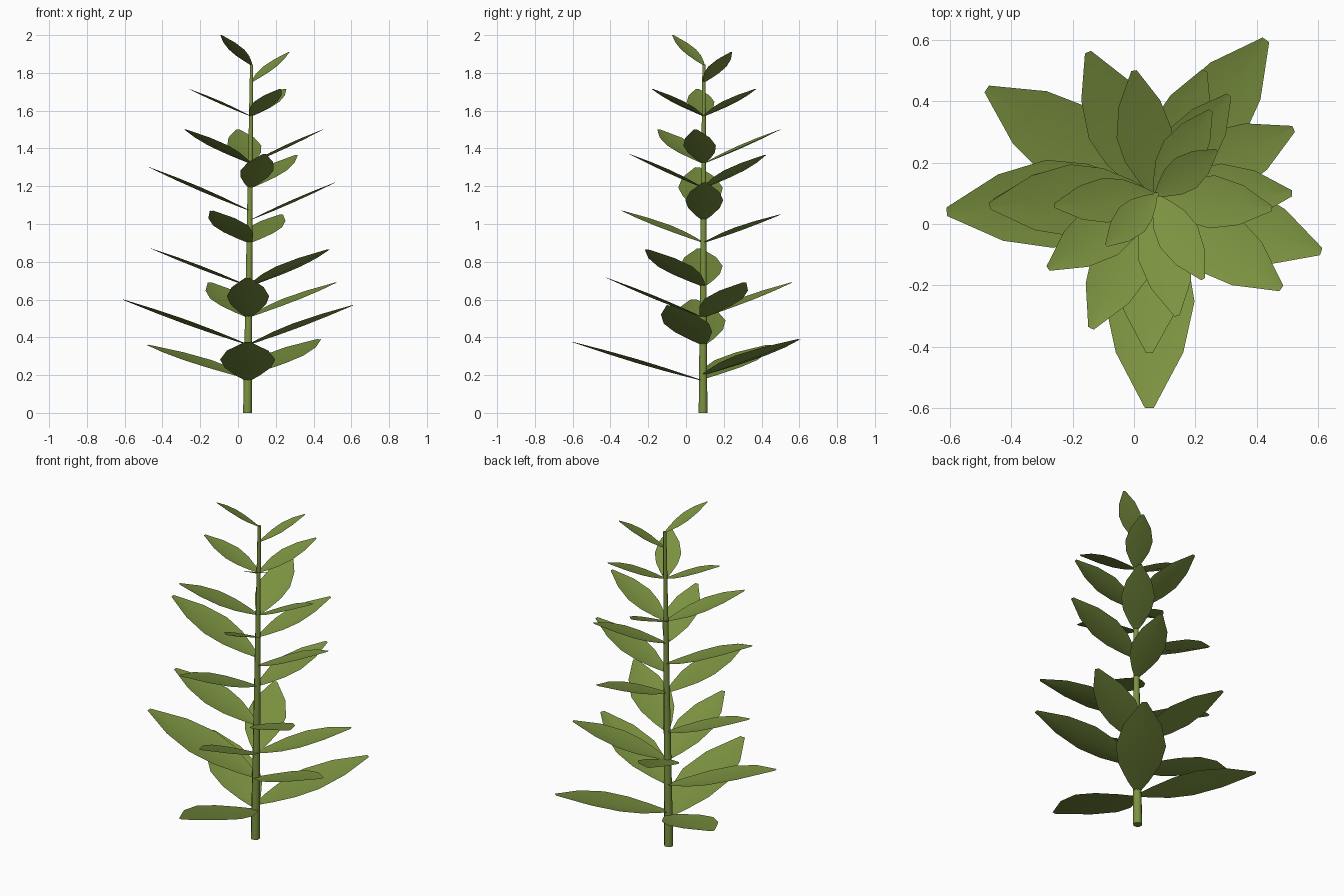
import bpy, bmesh, math
from mathutils import Vector

if "Cube" in bpy.data.objects:
    bpy.data.objects.remove(bpy.data.objects["Cube"])

green = bpy.data.materials.new("leaf green")
green.diffuse_color = (0.2, 0.29, 0.052, 1)
green.use_nodes = True
green.node_tree.nodes["Principled BSDF"].inputs["Base Color"].default_value = green.diffuse_color


def make_object(name, bm):
    mesh = bpy.data.meshes.new(name)
    bm.to_mesh(mesh)
    bm.free()
    mesh.materials.append(green)
    obj = bpy.data.objects.new(name, mesh)
    bpy.context.collection.objects.link(obj)
    return obj


def stem_centre(z):
    t = z / 1.845
    return Vector((0.05 + 0.022 * t, 0.09 + 0.005 * t, z))


# Stem: slightly leaning tapered tube
SIDES, LEVELS, TOP = 8, 6, 1.845
bm = bmesh.new()
rings = []
for i in range(LEVELS + 1):
    c = stem_centre(TOP * i / LEVELS)
    r = 0.025 - 0.016 * i / LEVELS
    rings.append([bm.verts.new(c + Vector((r * math.cos(a), r * math.sin(a), 0)))
                  for a in (math.tau * (k + 0.5) / SIDES for k in range(SIDES))])
for a, b in zip(rings, rings[1:]):
    for k in range(SIDES):
        n = (k + 1) % SIDES
        bm.faces.new((a[k], a[n], b[n], b[k]))
bm.faces.new(rings[0][::-1])
bm.faces.new(rings[-1])
stem = make_object("stem", bm)
for p in stem.data.polygons:
    p.use_smooth = len(p.vertices) == 4

# Leaf outline: position along the length, half width (fractions of length)
OUTLINE = [(0, 0.02), (0.12, 0.09), (0.3, 0.17), (0.5, 0.203), (0.74, 0.153), (1, 0.02)]


def leaf(name, base_z, tip):
    base, tip = stem_centre(base_z), Vector(tip)
    along = tip - base
    length = along.length
    side = Vector((0, 0, 1)).cross(along).normalized()
    up = along.cross(side).normalized()
    bm = bmesh.new()
    rows = []
    for t, w in OUTLINE:
        c = base + along * t
        cup = up * w * length * 0.07      # gently cupped blade
        rows.append([bm.verts.new(c - side * w * length + cup),
                     bm.verts.new(c - cup),
                     bm.verts.new(c + side * w * length + cup)])
    for a, b in zip(rows, rows[1:]):
        for k in range(2):
            bm.faces.new((a[k], b[k], b[k + 1], a[k + 1]))
    obj = make_object(name, bm)
    for p in obj.data.polygons:
        p.use_smooth = True


# Leaves grouped by height on the stem: (base height, tips)
WHORLS = [
    (0.17, [(0.05, -0.60, 0.375)]),
    (0.18, [(-0.48, 0.44, 0.36)]),
    (0.20, [(0.43, 0.60, 0.39)]),
    (0.36, [(-0.61, 0.04, 0.60), (0.61, -0.09, 0.57)]),
    (0.505, [(0.05, -0.42, 0.715), (0.52, 0.31, 0.69), (-0.15, 0.56, 0.69)]),
    (0.67, [(-0.46, 0.07, 0.87), (0.48, -0.21, 0.865)]),
    (0.90, [(-0.14, -0.34, 1.07), (0.23, 0.50, 1.05)]),
    (1.02, [(0.515, 0.10, 1.22)]),
    (1.07, [(-0.47, 0.06, 1.30)]),
    (1.19, [(0.14, -0.30, 1.37), (0.31, 0.42, 1.365)]),
    (1.32, [(-0.28, -0.145, 1.50), (0.45, 0.05, 1.50), (0.0, 0.50, 1.50)]),
    (1.57, [(0.225, -0.18, 1.715), (-0.26, 0.06, 1.715), (0.25, 0.37, 1.715)]),
    (1.75, [(0.27, 0.24, 1.91)]),
    (1.84, [(-0.09, -0.07, 2.0)]),
]
count = 0
for z, tips in WHORLS:
    for tip in tips:
        count += 1
        leaf(f"leaf_{count:02d}", z, tip)
